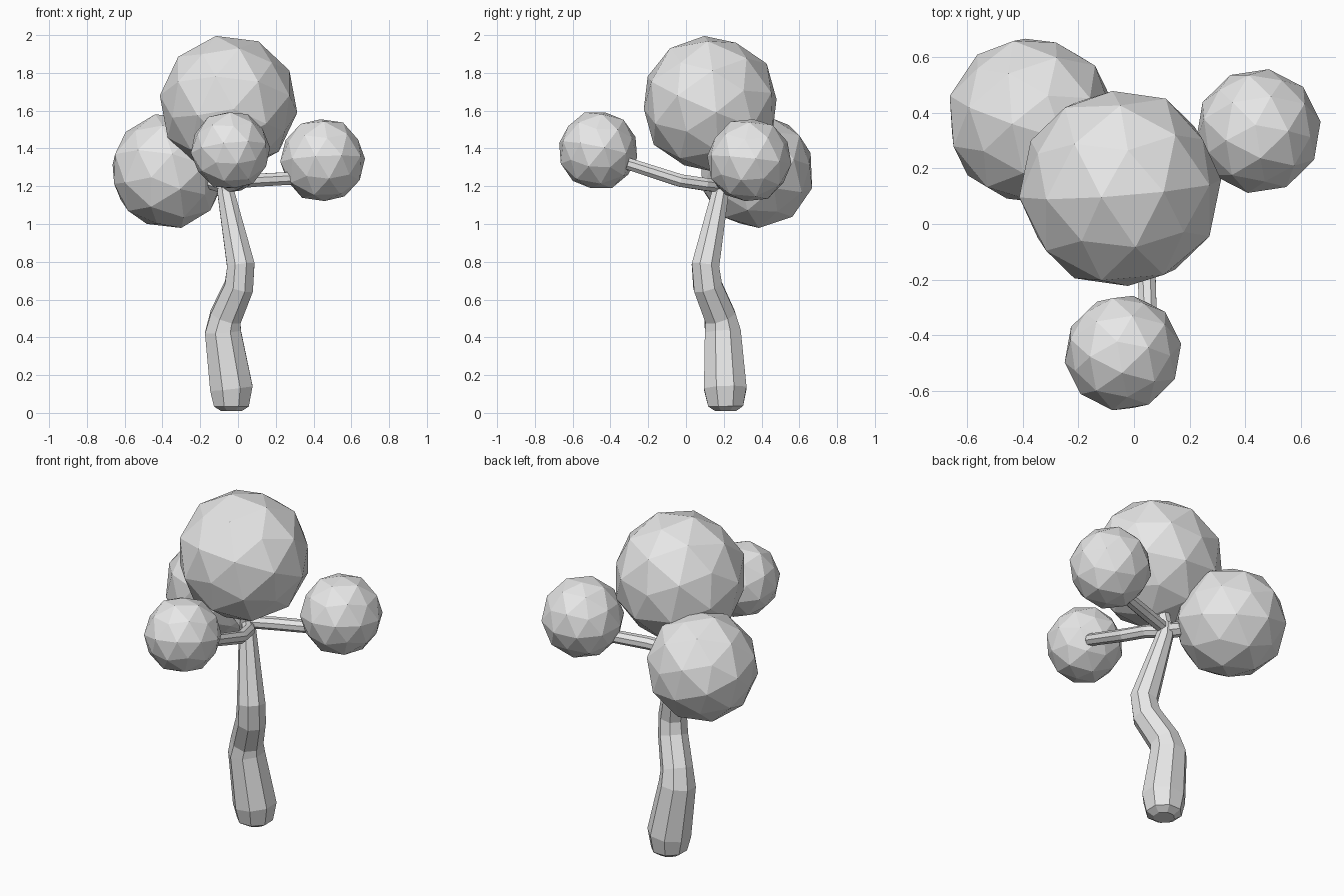
import bpy, bmesh, math
from mathutils import Vector

if "Cube" in bpy.data.objects:
    bpy.data.objects.remove(bpy.data.objects["Cube"], do_unlink=True)

GREY = (0.8, 0.8, 0.8, 1)
mat = bpy.data.materials.new("plain_grey")
mat.use_nodes = True
mat.diffuse_color = GREY
for node in mat.node_tree.nodes:
    if node.type == 'BSDF_PRINCIPLED':
        node.inputs["Base Color"].default_value = GREY


def finish(name, bm):
    """Turn a bmesh into a flat-shaded grey object."""
    bmesh.ops.recalc_face_normals(bm, faces=bm.faces)
    mesh = bpy.data.meshes.new(name)
    bm.to_mesh(mesh)
    bm.free()
    mesh.materials.append(mat)
    obj = bpy.data.objects.new(name, mesh)
    bpy.context.collection.objects.link(obj)
    return obj


def limb(name, path, ref, sides=8):
    """Sweep a faceted ring along (x, y, z, radius) points."""
    bm = bmesh.new()
    pts = [Vector(p[:3]) for p in path]
    rings = []
    for i, p in enumerate(pts):
        along = (pts[min(i + 1, len(pts) - 1)] - pts[max(i - 1, 0)]).normalized()
        u = (Vector(ref) - along * along.dot(Vector(ref))).normalized()
        v = along.cross(u)
        ring = []
        for k in range(sides):
            a = math.tau * (k + 0.5) / sides
            ring.append(bm.verts.new(p + (u * math.cos(a) + v * math.sin(a)) * path[i][3]))
        rings.append(ring)
    for lower, upper in zip(rings, rings[1:]):
        for k in range(sides):
            n = (k + 1) % sides
            bm.faces.new((lower[k], lower[n], upper[n], upper[k]))
    bm.faces.new(rings[0])
    bm.faces.new(rings[-1])
    return finish(name, bm)


def leaf_ball(name, center, radius, pole):
    """Faceted ball whose five-sided patches are slightly flattened."""
    bm = bmesh.new()
    bmesh.ops.create_icosphere(bm, subdivisions=2, radius=radius)
    for v in bm.verts:
        if len(v.link_edges) == 5:
            v.co *= 0.96
    turn = Vector(pole).to_track_quat('Z', 'Y')
    for v in bm.verts:
        v.co = turn @ v.co + Vector(center)
    return finish(name, bm)


# Crooked trunk with a rounded foot
limb("trunk", [
    (-0.035, 0.21, 0.01, 0.06), (-0.035, 0.21, 0.035, 0.1),
    (-0.035, 0.208, 0.13, 0.122), (-0.08, 0.195, 0.43, 0.103),
    (-0.065, 0.18, 0.51, 0.09), (0.005, 0.115, 0.67, 0.083),
    (0.015, 0.103, 0.78, 0.079), (-0.065, 0.182, 1.17, 0.048),
    (-0.068, 0.185, 1.24, 0.045)], (1, 0, 0))

# Branches leaving the top of the trunk
limb("front_branch", [
    (-0.065, 0.18, 1.2, 0.035), (0.0, 0.1, 1.21, 0.036),
    (0.04, -0.03, 1.23, 0.036), (0.05, -0.31, 1.32, 0.034)], (0, 0, 1))
limb("left_branch", [
    (-0.065, 0.18, 1.215, 0.035), (0.1, 0.22, 1.232, 0.037),
    (0.34, 0.29, 1.245, 0.036)], (0, 0, 1))
limb("back_branch", [
    (-0.06, 0.18, 1.2, 0.045), (-0.2, 0.25, 1.24, 0.04)], (0, 0, 1))
limb("top_branch", [
    (-0.068, 0.185, 1.2, 0.045), (-0.05, 0.16, 1.38, 0.04)], (1, 0, 0))

# Clumps of foliage
leaf_ball("top_foliage", (-0.05, 0.128, 1.635), 0.368, (0.08, 0.39, 0.92))
leaf_ball("back_foliage", (-0.37, 0.373, 1.28), 0.309, (0.2, 0.3, 0.93))
leaf_ball("left_foliage", (0.448, 0.335, 1.338), 0.227, (-0.05, 0.1, 1))
leaf_ball("front_foliage", (-0.04, -0.465, 1.39), 0.213, (-0.1, 0.2, 0.97))
